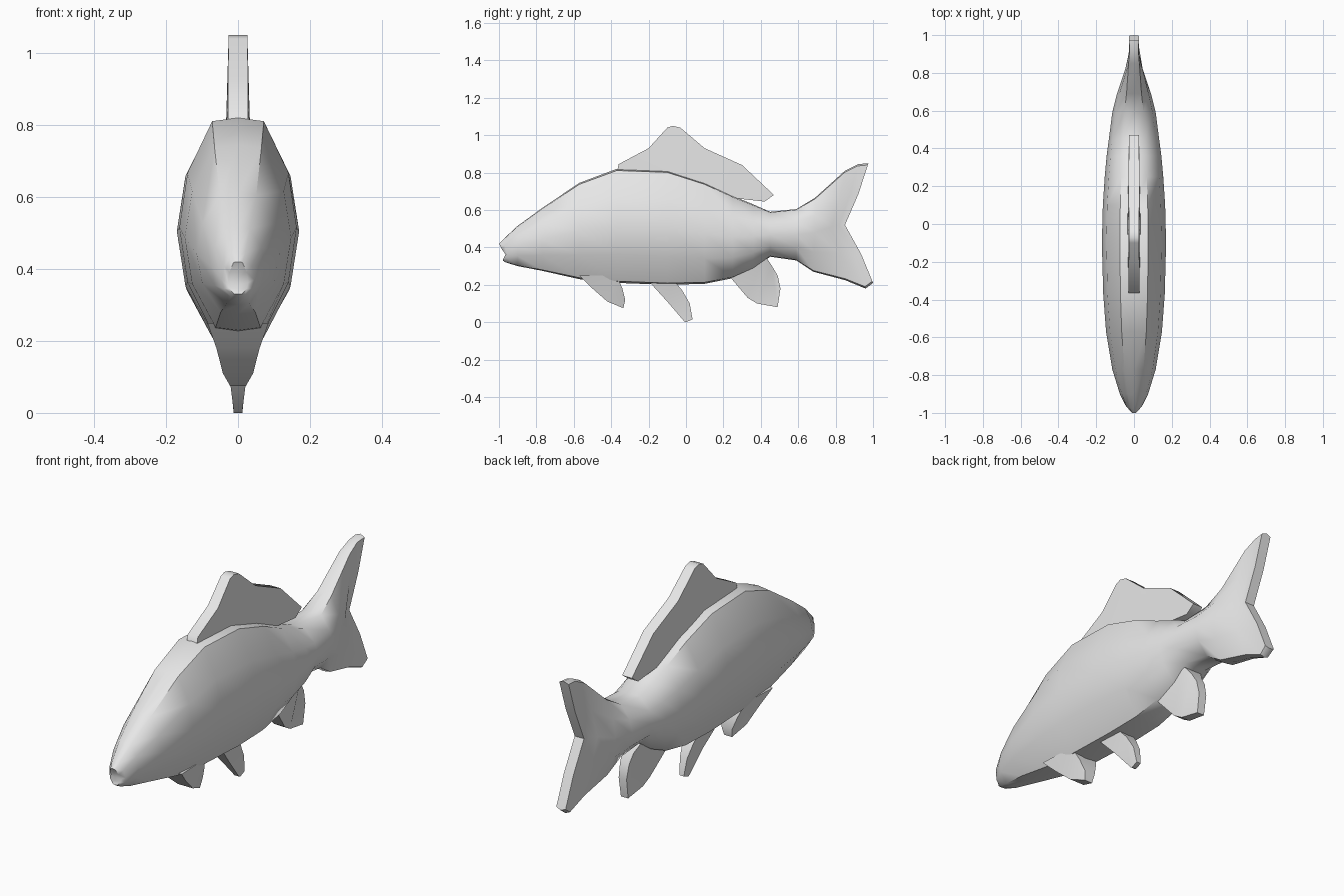
import bpy
import bmesh
import math

cube = bpy.data.objects.get("Cube")
if cube:
    bpy.data.objects.remove(cube, do_unlink=True)

grey = bpy.data.materials.new("pale_grey")
grey.use_nodes = True
grey.diffuse_color = (0.8, 0.8, 0.8, 1)
grey.node_tree.nodes["Principled BSDF"].inputs["Base Color"].default_value = (0.8, 0.8, 0.8, 1)


def finish(name, bm, angle):
    """Turn a bmesh into a smooth-shaded grey object."""
    bmesh.ops.recalc_face_normals(bm, faces=bm.faces)
    mesh = bpy.data.meshes.new(name)
    bm.to_mesh(mesh)
    bm.free()
    mesh.materials.append(grey)
    obj = bpy.data.objects.new(name, mesh)
    bpy.context.collection.objects.link(obj)
    bpy.ops.object.select_all(action="DESELECT")
    obj.select_set(True)
    bpy.context.view_layer.objects.active = obj
    bpy.ops.object.shade_smooth_by_angle(angle=math.radians(angle))
    return obj


# Half cross-section from back to belly: width factor, height factor
PROFILE = [(0, 1), (.44, .97), (.86, .5), (1, 0), (.86, -.5), (.42, -.97), (0, -1)]


def ring(bm, mid, top, bottom, half_width, flat=0):
    """One cross-section; mid, top and bottom are (y, z)."""
    half = []
    for w, t in PROFILE:
        end = top if t > 0 else bottom
        y = mid[0] + (end[0] - mid[0]) * abs(t) ** .8
        z = mid[1] + (end[1] - mid[1]) * abs(t)
        x = half_width * (w + (1 - w) * flat) if w else 0
        half.append((x, y, z))
    points = half + [(-x, y, z) for x, y, z in half[-2:0:-1]]
    return [bm.verts.new(p) for p in points]


def cap(bm, loop):
    """Close a ring with strips running from left to right."""
    n = len(loop)
    for i in range(n // 2):
        corners = [loop[i], loop[i + 1], loop[-i - 1], loop[-i]]
        bm.faces.new(list(dict.fromkeys(corners)))


# Body: upright sections as y, back height, belly height, half width
TRUNK = [
    (-.9, .515, .3, .075), (-.77, .61, .275, .115), (-.57, .745, .23, .148),
    (-.37, .82, .21, .163), (-.1, .81, .2, .17), (.1, .745, .205, .165),
    (.25, .675, .235, .155), (.36, .63, .285, .145), (.45, .59, .35, .133),
    (.59, .605, .33, .115),
]
bm = bmesh.new()
rings = [
    ring(bm, (-.965, .362), (-1, .42), (-.98, .33), .028),
    ring(bm, (-.96, .37), (-.975, .445), (-.965, .32), .045),
]
for y, top, bottom, width in TRUNK:
    rings.append(ring(bm, (y, (top + bottom) / 2), (y, top), (y, bottom), width))

# Forked tail: sections swept back at both lobes
rings += [
    ring(bm, (.69, .48), (.69, .665), (.68, .27), .09),
    ring(bm, (.78, .51), (.85, .81), (.85, .225), .052, .2),
    ring(bm, (.82, .52), (.92, .845), (.96, .18), .03, .6),
    ring(bm, (.85, .52), (.975, .85), (1, .21), .026, 1),
]
for a, b in zip(rings, rings[1:]):
    for i in range(len(a)):
        j = (i + 1) % len(a)
        bm.faces.new((a[i], a[j], b[j], b[i]))
cap(bm, rings[0])
cap(bm, rings[-1])
finish("body_and_tail", bm, 50)


def fin(name, outline):
    """Median fin from an outline of (y, z, half thickness)."""
    bm = bmesh.new()
    left = [bm.verts.new((h, y, z)) for y, z, h in outline]
    right = [bm.verts.new((-h, y, z)) for y, z, h in outline]
    sides = [bm.faces.new(left), bm.faces.new(right[::-1])]
    for i in range(len(left)):
        j = (i + 1) % len(left)
        bm.faces.new((left[i], right[i], right[j], left[j]))
    bmesh.ops.triangulate(bm, faces=sides)
    finish(name, bm, 50)


fin("dorsal_fin", [
    (-.37, .8, .028), (-.36, .845, .028), (-.2, .93, .028), (-.1, 1.04, .026),
    (-.07, 1.05, .026), (-.03, 1.04, .026), (.1, .93, .028), (.3, .84, .028),
    (.47, .68, .027), (.42, .645, .027), (.24, .665, .03), (0, .74, .035),
])
fin("pectoral_fin", [
    (-.57, .25, .085), (-.5, .18, .06), (-.42, .11, .042), (-.335, .075, .022),
    (-.325, .12, .03), (-.34, .18, .05), (-.37, .25, .075),
])
fin("pelvic_fin", [
    (-.2, .22, .05), (-.1, .11, .025), (-.01, .005, .012), (0, 0, .012),
    (.035, .015, .012), (.02, .1, .02), (-.02, .17, .03), (-.07, .23, .05),
])
fin("anal_fin", [
    (.22, .26, .06), (.33, .13, .03), (.38, .1, .025), (.49, .08, .02),
    (.505, .18, .022), (.49, .25, .025), (.46, .3, .03), (.42, .36, .06),
])
